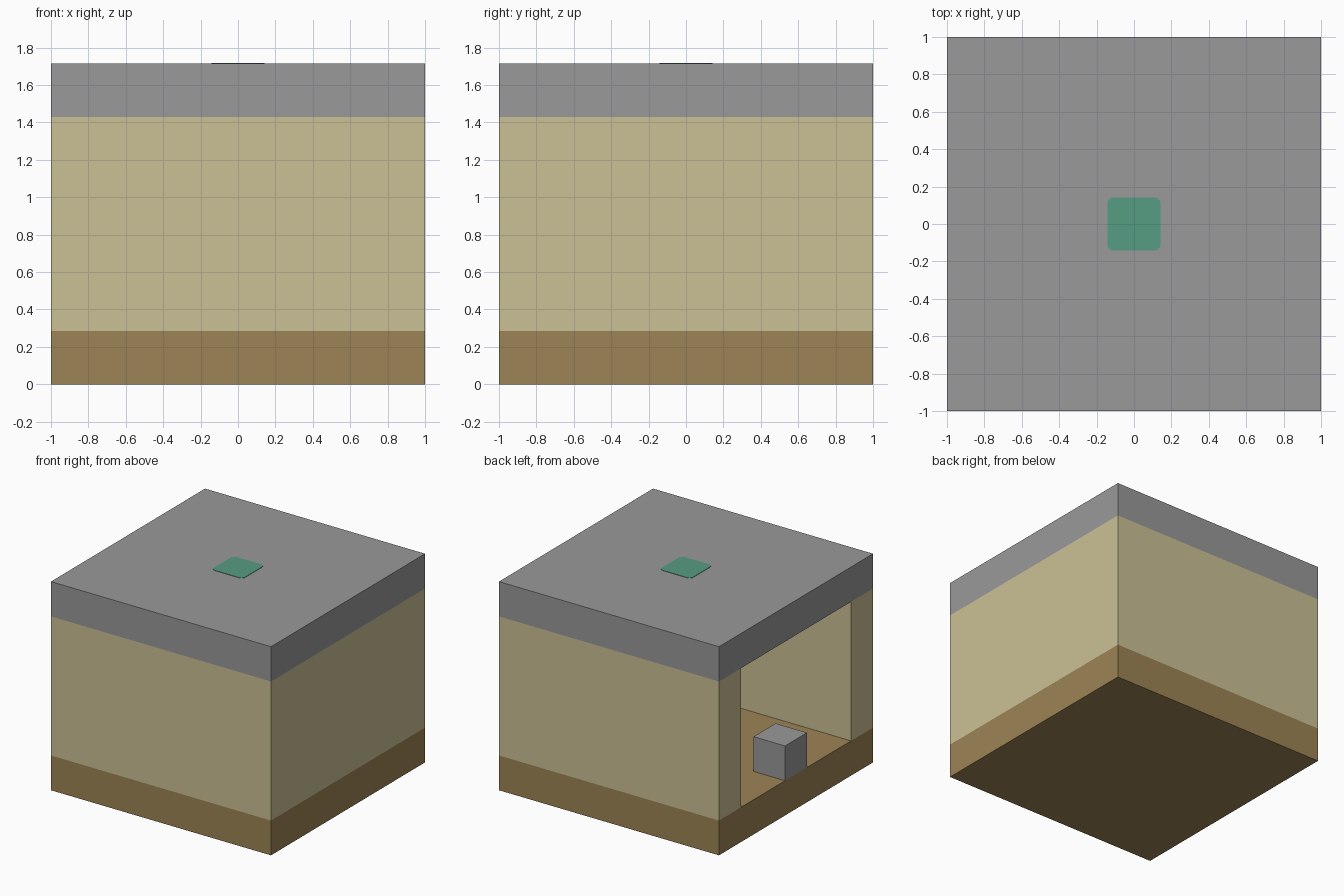
import bpy
import bmesh

default = bpy.data.objects.get("Cube")
if default:
    bpy.data.objects.remove(default, do_unlink=True)

U = 2 / 7  # one block of the 7 x 7 x 6 layout


def make_material(name, rgb):
    mat = bpy.data.materials.new(name)
    mat.use_nodes = True
    colour = (*rgb, 1.0)
    mat.diffuse_color = colour
    mat.node_tree.nodes["Principled BSDF"].inputs["Base Color"].default_value = colour
    return mat


stone = make_material("grey stone", (0.32, 0.32, 0.32))
sand = make_material("pale sand", (0.60, 0.53, 0.305))
earth = make_material("brown earth", (0.335, 0.23, 0.09))
green = make_material("muted green", (0.095, 0.34, 0.225))


def prism(name, outline, bottom, top, mat, corner=0.0):
    """Extrude a flat outline upwards, optionally rounding its upright edges."""
    bm = bmesh.new()
    face = bm.faces.new([bm.verts.new((x, y, bottom)) for x, y in outline])
    new = bmesh.ops.extrude_face_region(bm, geom=[face])["geom"]
    moved = [v for v in new if isinstance(v, bmesh.types.BMVert)]
    bmesh.ops.translate(bm, verts=moved, vec=(0, 0, top - bottom))
    if corner:
        upright = [e for e in bm.edges
                   if abs(e.verts[0].co.z - e.verts[1].co.z) > (top - bottom) / 2]
        bmesh.ops.bevel(bm, geom=upright, offset=corner, segments=5,
                        profile=0.5, affect='EDGES')
    bmesh.ops.recalc_face_normals(bm, faces=bm.faces)
    mesh = bpy.data.meshes.new(name)
    bm.to_mesh(mesh)
    bm.free()
    mesh.materials.append(mat)
    obj = bpy.data.objects.new(name, mesh)
    bpy.context.collection.objects.link(obj)
    return obj


def rectangle(x0, x1, y0, y1):
    return [(x0, y0), (x1, y0), (x1, y1), (x0, y1)]


# Floor and roof slabs
footprint = rectangle(-1, 1, -1, 1)
prism("floor_slab", footprint, 0, U, earth)
prism("roof_slab", footprint, 5 * U, 6 * U, stone)

# Three walls in a U shape, open on the -x side
inner = 1 - U
wall_outline = [(-1, -1), (1, -1), (1, 1), (-1, 1),
                (-1, inner), (inner, inner), (inner, -inner), (-1, -inner)]
prism("walls", wall_outline, U, 5 * U, sand)

# Block standing in the middle of the doorway
prism("doorway_block", rectangle(-1, -1 + U, -U / 2, U / 2), U, 2 * U, stone)

# Rounded green panel on the roof
prism("roof_panel", rectangle(-U / 2, U / 2, -U / 2, U / 2),
      6 * U, 6 * U + 0.003, green, corner=0.035)
